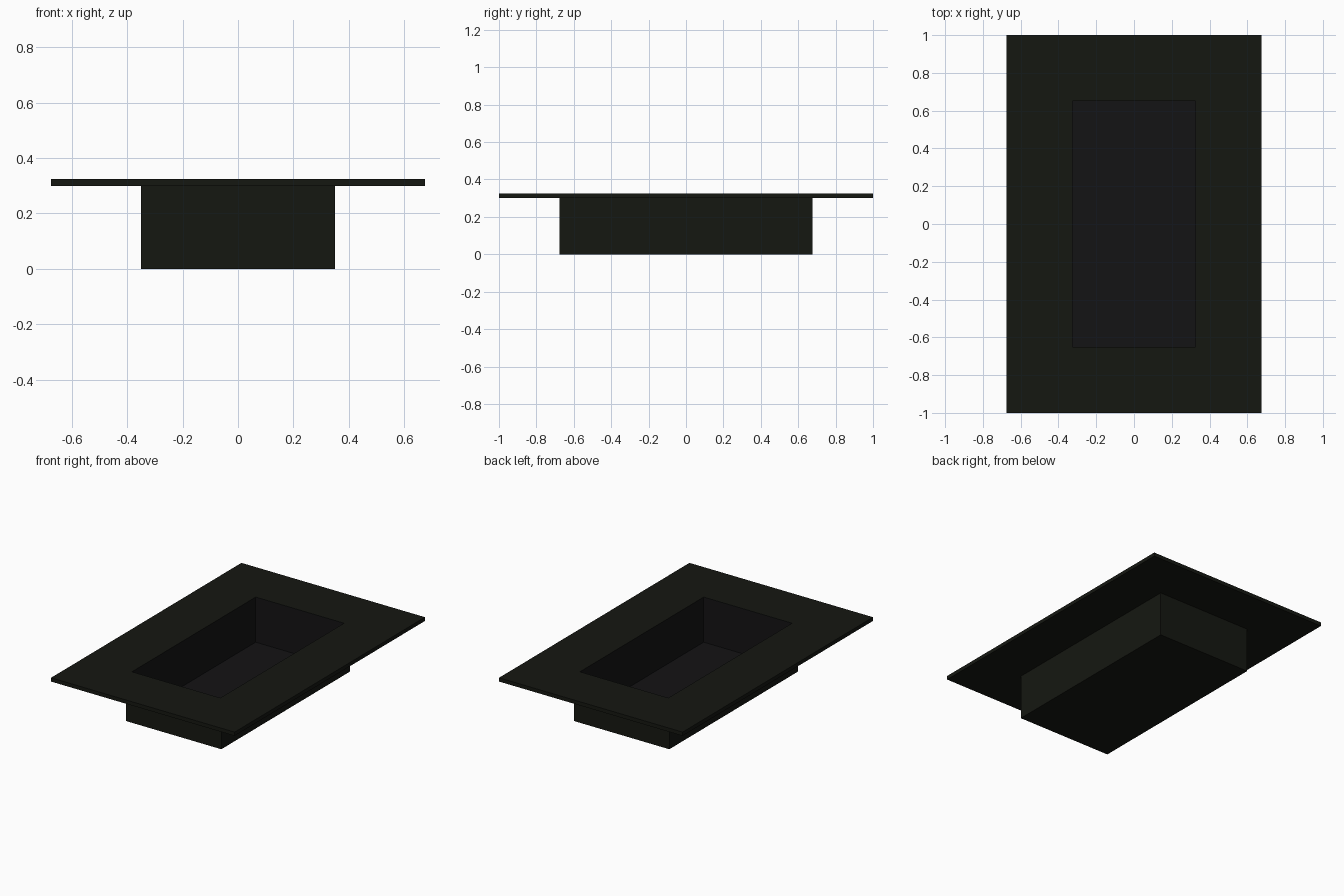
import bpy, bmesh

if "Cube" in bpy.data.objects:
    bpy.data.objects.remove(bpy.data.objects["Cube"])


def material(name, rgb):
    m = bpy.data.materials.new(name)
    m.diffuse_color = (*rgb, 1.0)
    m.use_nodes = True
    m.node_tree.nodes["Principled BSDF"].inputs["Base Color"].default_value = m.diffuse_color
    return m


def rect_loft(name, sections, materials, inner_from):
    """Bridge rectangular rings (half x, half y, z) and cap both ends."""
    bm = bmesh.new()
    rings = []
    for hx, hy, z in sections:
        corners = ((-hx, -hy), (hx, -hy), (hx, hy), (-hx, hy))
        rings.append([bm.verts.new((x, y, z)) for x, y in corners])
    bm.faces.new(rings[0][::-1])
    for i, (a, b) in enumerate(zip(rings, rings[1:])):
        for k in range(4):
            n = (k + 1) % 4
            face = bm.faces.new((a[k], a[n], b[n], b[k]))
            face.material_index = int(i >= inner_from)
    bm.faces.new(rings[-1]).material_index = 1
    bmesh.ops.recalc_face_normals(bm, faces=bm.faces)
    mesh = bpy.data.meshes.new(name)
    bm.to_mesh(mesh)
    bm.free()
    for m in materials:
        mesh.materials.append(m)
    obj = bpy.data.objects.new(name, mesh)
    bpy.context.collection.objects.link(obj)
    return obj


shell = material("dark_shell", (0.0075, 0.0085, 0.0058))
lining = material("dark_lining", (0.0068, 0.0066, 0.0072))

# Flanged tray: outer box, wide thin rim, then the recessed basin
wall = 0.025
box_x, box_y, box_h = 0.35, 0.675, 0.30
rim_x, rim_y, top = 0.675, 1.0, 0.325
rect_loft("flanged_tray", [
    (box_x, box_y, 0.0),
    (box_x, box_y, box_h),
    (rim_x, rim_y, box_h),
    (rim_x, rim_y, top),
    (box_x - wall, box_y - wall, top),
    (box_x - wall, box_y - wall, wall),
], (shell, lining), inner_from=4)
